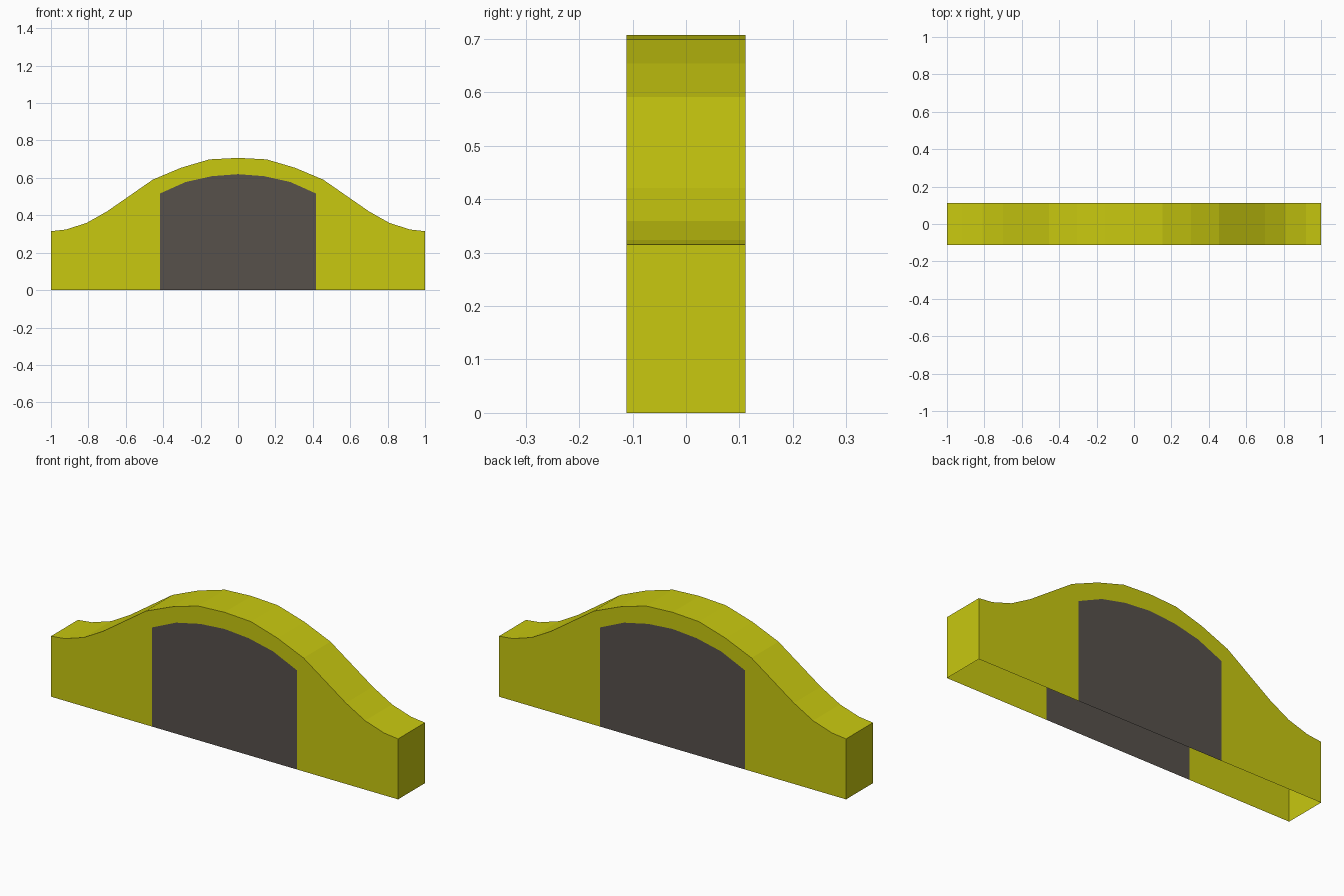
import bpy, bmesh

if "Cube" in bpy.data.objects:
    bpy.data.objects.remove(bpy.data.objects["Cube"])

HALF_DEPTH = 0.111


def material(name, color):
    m = bpy.data.materials.new(name)
    m.diffuse_color = (*color, 1.0)
    m.use_nodes = True
    m.node_tree.nodes["Principled BSDF"].inputs["Base Color"].default_value = m.diffuse_color
    return m


yellow = material("yellow", (0.58, 0.58, 0.005))
grey = material("dark grey", (0.095, 0.082, 0.07))


def mirrored(half):
    """Full left-to-right outline from the right half, which starts at x = 0."""
    return [(-x, z) for x, z in reversed(half[1:])] + half


# Right halves of the outer hump and of the grey arch
hump = mirrored([(0, 0.707), (0.153, 0.699), (0.305, 0.654), (0.455, 0.591), (0.70, 0.421),
                 (0.81, 0.359), (0.92, 0.324), (1, 0.315), (1, 0)])
arch = mirrored([(0, 0.62), (0.14, 0.609), (0.28, 0.578), (0.418, 0.516), (0.418, 0)])

bm = bmesh.new()


def ring(points, y):
    return [bm.verts.new((x, y, z)) for x, z in points]


front_hump, back_hump = ring(hump, -HALF_DEPTH), ring(hump, HALF_DEPTH)
front_arch, back_arch = ring(arch, -HALF_DEPTH), ring(arch, HALF_DEPTH)

# Front and back walls: yellow surround with the grey arch cut into it
for outer, inner, front in ((front_hump, front_arch, True), (back_hump, back_arch, False)):
    surround = outer + inner[::-1]
    panel = list(inner)
    if front:
        surround, panel = surround[::-1], panel[::-1]
    # outlines run clockwise seen from the front, so the front is reversed
    surround, panel = surround[::-1] if front else surround, panel[::-1] if front else panel
    bm.faces.new(surround).material_index = 0
    bm.faces.new(panel).material_index = 1

# Curved top and end walls; the underside stays open
for i in range(len(hump) - 1):
    bm.faces.new((front_hump[i], front_hump[i + 1], back_hump[i + 1], back_hump[i]))

# Turn every face outward
bm.normal_update()
for f in bm.faces:
    c = f.calc_center_median()
    n = f.normal
    if abs(n.y) > 0.5:
        outward = n.y * c.y
    elif abs(n.x) > 0.99:
        outward = n.x * c.x
    else:
        outward = n.z
    if outward < 0:
        f.normal_flip()

mesh = bpy.data.meshes.new("arched_shell")
bm.to_mesh(mesh)
bm.free()
mesh.materials.append(yellow)
mesh.materials.append(grey)
bpy.context.collection.objects.link(bpy.data.objects.new("arched_shell", mesh))
